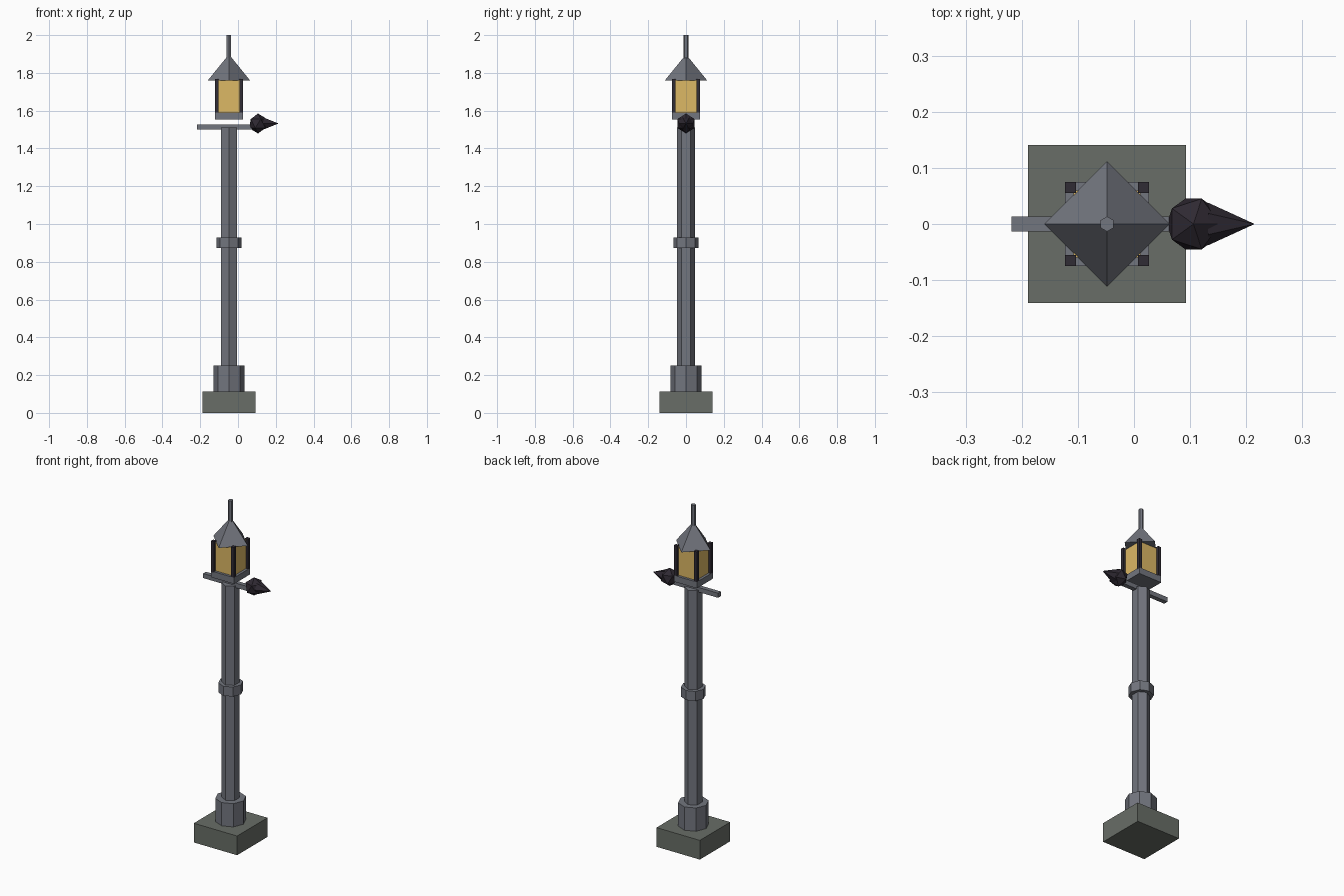
import bpy, bmesh
from math import pi
from mathutils import Matrix

if "Cube" in bpy.data.objects:
    bpy.data.objects.remove(bpy.data.objects["Cube"])

CX = -0.048  # x of the lamp's axis


def material(name, rgb):
    m = bpy.data.materials.new(name)
    m.diffuse_color = (*rgb, 1)
    m.use_nodes = True
    m.node_tree.nodes["Principled BSDF"].inputs["Base Color"].default_value = m.diffuse_color
    return m


IRON = material("iron", (0.17, 0.18, 0.21))
STONE = material("stone", (0.14, 0.155, 0.135))
DARK = material("dark_iron", (0.03, 0.025, 0.035))
GLASS = material("amber_glass", (0.72, 0.48, 0.13))
BIRD = material("bird_black", (0.028, 0.022, 0.032))


def finish(name, bm, mat):
    me = bpy.data.meshes.new(name)
    bm.to_mesh(me)
    bm.free()
    me.materials.append(mat)
    ob = bpy.data.objects.new(name, me)
    bpy.context.collection.objects.link(ob)
    return ob


def box(name, x, y, half_x, half_y, z0, z1, mat):
    bm = bmesh.new()
    m = Matrix.Translation((x, y, (z0 + z1) / 2)) @ Matrix.Diagonal((2 * half_x, 2 * half_y, z1 - z0, 1))
    bmesh.ops.create_cube(bm, size=1, matrix=m)
    return finish(name, bm, mat)


def prism(name, sides, r0, r1, z0, z1, mat):
    bm = bmesh.new()
    bmesh.ops.create_cone(bm, cap_ends=True, segments=sides, radius1=r0, radius2=r1, depth=z1 - z0,
                          matrix=Matrix.Translation((CX, 0, (z0 + z1) / 2)))
    return finish(name, bm, mat)


# Base and post
box("base_block", CX, 0, 0.141, 0.141, 0, 0.113, STONE)
prism("plinth", 8, 0.083, 0.083, 0.113, 0.25, IRON)
prism("pole", 6, 0.048, 0.048, 0.25, 1.512, IRON)
prism("collar", 8, 0.067, 0.067, 0.873, 0.929, IRON)
box("crossbar", CX, 0, 0.17, 0.013, 1.5, 1.527, IRON)

# Lantern
box("lantern_floor", CX, 0, 0.075, 0.075, 1.554, 1.591, IRON)
box("lantern_glass", CX, 0, 0.06, 0.06, 1.591, 1.762, GLASS)
for sx in (-1, 1):
    for sy in (-1, 1):
        box("lantern_corner_post", CX + sx * 0.065, sy * 0.065, 0.01, 0.01, 1.585, 1.768, DARK)
prism("lantern_roof", 4, 0.112, 0, 1.76, 1.898, IRON)
prism("finial", 6, 0.0135, 0.0135, 1.87, 2.0, IRON)

# Perched bird: faceted body with a pointed beak along +x
bm = bmesh.new()
bmesh.ops.create_icosphere(bm, subdivisions=1, radius=0.053, matrix=Matrix.Translation((0.106, 0, 1.532)))
finish("bird_body", bm, BIRD)
bm = bmesh.new()
bmesh.ops.create_cone(bm, cap_ends=True, segments=6, radius1=0.038, radius2=0, depth=0.083,
                      matrix=Matrix.Translation((0.1735, 0, 1.532)) @ Matrix.Rotation(pi / 2, 4, 'Y'))
finish("bird_beak", bm, BIRD)
